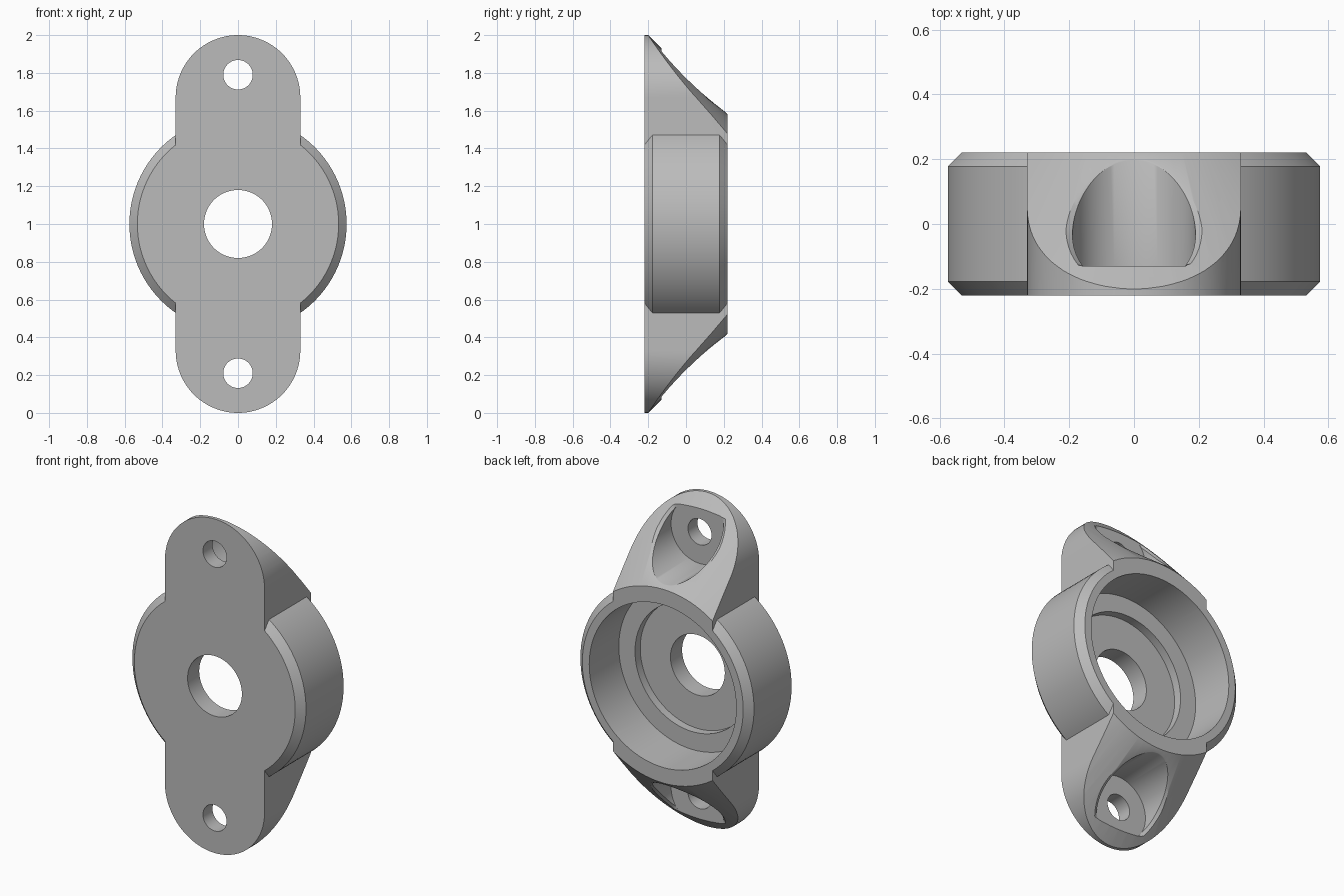
import bpy, bmesh, math

if "Cube" in bpy.data.objects:
    bpy.data.objects.remove(bpy.data.objects["Cube"], do_unlink=True)

N = 96
ANGLES = [2 * math.pi * i / N for i in range(N)]
FRONT, BACK = -0.22, 0.22

grey = bpy.data.materials.new("cast grey")
grey.use_nodes = True
grey.diffuse_color = (0.5, 0.5, 0.5, 1)
grey.node_tree.nodes["Principled BSDF"].inputs["Base Color"].default_value = (0.5, 0.5, 0.5, 1)


def loft(name, rings):
    """Closed solid through equal-length rings of points, capped at both ends."""
    bm = bmesh.new()
    loops = [[bm.verts.new(p) for p in ring] for ring in rings]
    for a, b in zip(loops, loops[1:]):
        for i in range(len(a)):
            j = (i + 1) % len(a)
            bm.faces.new((a[i], a[j], b[j], b[i]))
    bm.faces.new(loops[0])
    bm.faces.new(loops[-1])
    bmesh.ops.recalc_face_normals(bm, faces=bm.faces)
    mesh = bpy.data.meshes.new(name)
    bm.to_mesh(mesh)
    bm.free()
    mesh.materials.append(grey)
    obj = bpy.data.objects.new(name, mesh)
    bpy.context.collection.objects.link(obj)
    return obj


def ring(r, y, z=1.0):
    return [(r * math.sin(t), y, z + r * math.cos(t)) for t in ANGLES]


def lathe(name, profile):
    return loft(name, [ring(r, y) for r, y in profile])


def combine(target, tool, operation):
    mod = target.modifiers.new(operation, 'BOOLEAN')
    mod.operation = operation
    mod.solver = 'EXACT'
    mod.object = tool
    bpy.context.view_layer.objects.active = target
    bpy.ops.object.modifier_apply(modifier=mod.name)
    bpy.data.objects.remove(tool, do_unlink=True)


# Round hub with chamfered edges
housing = lathe("flange_housing", [(0.533, FRONT), (0.575, -0.178), (0.575, 0.178), (0.533, BACK)])

# Long rounded ear plate, trimmed by a 45 degree cone about the hub axis
half = [math.pi * i / 48 - math.pi / 2 for i in range(49)]
outline = [(s * 0.33 * math.sin(t), 1 + s * (0.67 + 0.33 * math.cos(t))) for s in (1, -1) for t in half]
ears = loft("ears", [[(x, y, z) for x, z in outline] for y in (FRONT, BACK)])
combine(ears, lathe("ear_cone", [(1.1, -0.3), (0.5, 0.3)]), 'INTERSECT')
combine(housing, ears, 'UNION')

# Shaft hole, shallow recess and bearing pocket
combine(housing, lathe("bore", [(0.18, -0.3), (0.18, -0.11), (0.38, -0.11), (0.38, -0.06),
                                (0.487, -0.06), (0.487, 0.3)]), 'DIFFERENCE')


def screw_cutter(side):
    """Bolt hole and counterbore whose mouth is eased where it meets the cone."""
    floor = -0.13
    wall, mouth, top = [], [], []
    for t in ANGLES:
        w = max(0.003, 0.02 * min(1, 1 + side * math.cos(t)))
        for out, radius, lift, low in ((wall, 0.19, -w, 0.0005), (mouth, 0.19 + 2 * w, w, 0.001)):
            x, z = radius * math.sin(t), side * 0.79 + radius * math.cos(t)
            out.append((x, max(floor + low, 0.8 - math.hypot(x, z) + lift), 1 + z))
        top.append((mouth[-1][0], 0.4, mouth[-1][2]))
    centre = 1 + side * 0.79
    return loft("screw_cutter", [ring(0.078, -0.3, centre), ring(0.078, floor, centre),
                                 ring(0.19, floor, centre), wall, mouth, top])


for side in (1, -1):
    combine(housing, screw_cutter(side), 'DIFFERENCE')

# Smooth curved walls, keep machined edges sharp
bpy.ops.object.select_all(action='DESELECT')
housing.select_set(True)
bpy.context.view_layer.objects.active = housing
bpy.ops.object.shade_smooth_by_angle(angle=math.radians(30))
